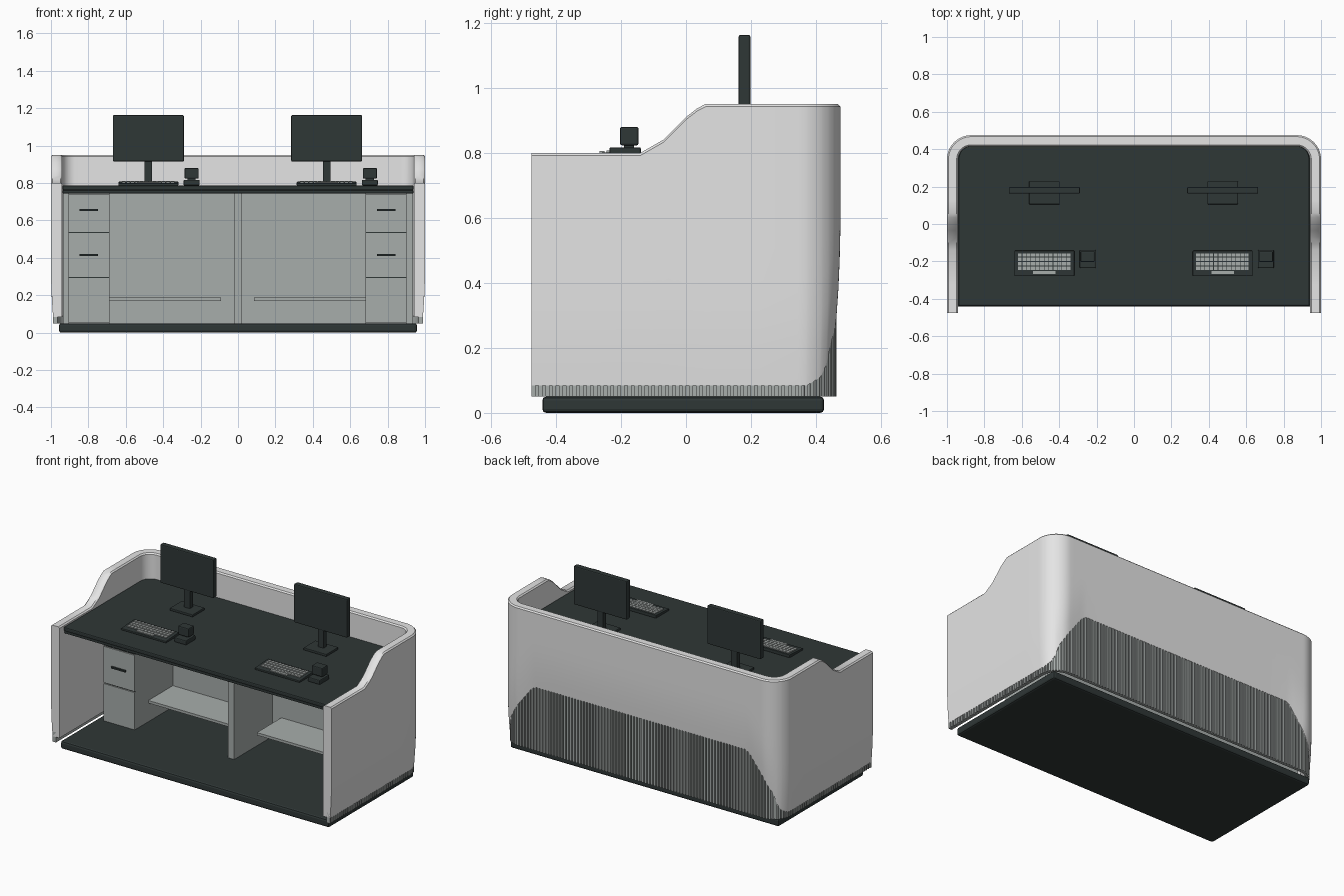
import bpy, bmesh, math

if "Cube" in bpy.data.objects:
    bpy.data.objects.remove(bpy.data.objects["Cube"])

def mat(name, c):
    m = bpy.data.materials.new(name)
    m.diffuse_color = (*c, 1)
    m.use_nodes = True
    m.node_tree.nodes["Principled BSDF"].inputs["Base Color"].default_value = m.diffuse_color
    return m

WHITE = mat("shell_white", (0.78, 0.78, 0.78))
GREY = mat("cabinet_grey", (0.39, 0.42, 0.41))
DARK = mat("dark_slate", (0.028, 0.038, 0.037))

def finish(name, bm, material, bevel=0, smooth=None, mirror=False):
    bmesh.ops.recalc_face_normals(bm, faces=bm.faces[:])
    me = bpy.data.meshes.new(name)
    bm.to_mesh(me)
    bm.free()
    me.materials.append(material)
    ob = bpy.data.objects.new(name, me)
    bpy.context.collection.objects.link(ob)
    if smooth:
        bpy.ops.object.select_all(action='DESELECT')
        ob.select_set(True)
        bpy.context.view_layer.objects.active = ob
        bpy.ops.object.shade_smooth_by_angle(angle=math.radians(smooth))
    if mirror:
        md = ob.modifiers.new("mirror", 'MIRROR')
        md.merge_threshold = 0.0005
    if bevel:
        md = ob.modifiers.new("bevel", 'BEVEL')
        md.width = bevel
        md.segments = 2
    return ob

def add_box(bm, x0, x1, y0, y1, z0, z1):
    vs = bmesh.ops.create_cube(bm, size=1)['verts']
    for v in vs:
        v.co = ((x0 + x1) / 2 + v.co.x * (x1 - x0), (y0 + y1) / 2 + v.co.y * (y1 - y0),
                (z0 + z1) / 2 + v.co.z * (z1 - z0))

def box(name, material, *dims, bevel=0):
    bm = bmesh.new()
    add_box(bm, *dims)
    return finish(name, bm, material, bevel)

def interp(t, pts):
    if t <= pts[0][0]:
        return pts[0][1]
    for (a, va), (b, vb) in zip(pts, pts[1:]):
        if t <= b:
            return va + (vb - va) * (t - a) / (b - a)
    return pts[-1][1]

# Plan path of the right half: front end -> rounded back corner -> centre of back
R, YB, YF = 0.13, 0.475, -0.475
SIDE = YB - R - YF
ARC = R * math.pi / 2
TOTAL = SIDE + ARC + 1 - R

def path(s, off):
    if s <= SIDE:
        return 1 - off, YF + s
    if s <= SIDE + ARC:
        a = (s - SIDE) / R
        return 1 - R + (R - off) * math.cos(a), YB - R + (R - off) * math.sin(a)
    return 1 - R - (s - SIDE - ARC), YB - off

def low(s):   # lower edge of the shell, rising around the corner to the back
    return interp(s - SIDE, [(0.03, .085), (.08, .11), (.107, .15), (.13, .215),
                             (.20, .315), (.30, .445), (.33, .46)])

def high(s):  # upper edge, stepping down towards the front
    return interp(YF + s, [(-.14, .80), (-.07, .84), (0, .91), (.035, .937), (.06, .95)])

def loft(bm, sections):
    rings = [[bm.verts.new(p) for p in sec] for sec in sections]
    for a, b in zip(rings, rings[1:]):
        for i in range(len(a)):
            j = (i + 1) % len(a)
            bm.faces.new((a[i], a[j], b[j], b[i]))
    bm.faces.new(rings[0])

# Curved outer shell
THICK = 0.06
def shell_section(s):
    zb, zt = low(s), high(s)
    prof = []
    for k in range(9):
        z = zb + (zt - .008 - zb) * k / 8
        prof.append((.011 * max(0, 1 - (z - zb) / .28) ** 2, z))
    prof += [(.008, zt), (THICK - .008, zt), (THICK, zt - .008), (THICK, zb)]
    return [(*path(s, o), z) for o, z in prof]

stops = {0, .15, .335, .37, .405, .44, .475, .51, .535, .6, .7, SIDE, TOTAL}
stops |= {SIDE + ARC * i / 16 for i in range(17)}
stops |= {SIDE + t for t in (.03, .08, .107, .13, .225, .25, .275, .30, .315, .33, .45, .7)}
bm = bmesh.new()
loft(bm, [shell_section(s) for s in sorted(stops)])
finish("outer_shell", bm, WHITE, smooth=40, mirror=True)

# Ribbed skirt below the shell
N = 90
P = TOTAL / N
secs = []
for i in range(N):
    for f, o in ((0, .012), (.6, .012), (.6, .02), (1, .02)):
        s = (i + f) * P
        top = low(s) + .03
        secs.append([(*path(s, o), .05), (*path(s, o), top),
                     (*path(s, .035), top), (*path(s, .035), .05)])
bm = bmesh.new()
loft(bm, secs)
finish("ribbed_skirt", bm, GREY, mirror=True)

# Plinth
box("base_plinth", DARK, -.957, .957, -.442, .425, 0, .05, bevel=.012)

# Worktop with rounded back corners, in two layers
def worktop(name, hx, y0, y1, r, z0, z1, bevel):
    pts = [(-hx, y0), (hx, y0)]
    for cx, a0 in ((hx - r, 0), (-hx + r, 90)):
        for i in range(7):
            a = math.radians(a0 + 15 * i)
            pts.append((cx + r * math.cos(a), y1 - r + r * math.sin(a)))
    bm = bmesh.new()
    f = bm.faces.new([bm.verts.new((x, y, z0)) for x, y in pts])
    ext = bmesh.ops.extrude_face_region(bm, geom=[f])['geom']
    bmesh.ops.translate(bm, vec=(0, 0, z1 - z0),
                        verts=[v for v in ext if isinstance(v, bmesh.types.BMVert)])
    finish(name, bm, DARK, bevel)

worktop("worktop_lower", .937, -.432, .416, .07, .745, .762, .003)
worktop("worktop_upper", .938, -.437, .417, .07, .762, .787, .006)

# Carcass: back panel, divider, shelves
box("back_panel", GREY, -.935, .935, .32, .345, .05, .745)
box("centre_divider", GREY, -.022, .022, -.07, .32, .05, .745)
for side, x0, x1 in (("left", -.69, -.09), ("right", .085, .685)):
    box(side + "_shelf", GREY, x0, x1, .07, .32, .17, .187)

# Drawer units
for side, x0, x1 in (("left", -.907, -.688), ("right", .683, .902)):
    box(side + "_drawer_unit", GREY, x0, x1, -.06, .32, .05, .745)
    box(side + "_drawer_gaps", DARK, x0 + .002, x1 - .002, -.064, -.06, .055, .74)
    bm = bmesh.new()
    for z0, z1 in ((.052, .292), (.298, .532), (.538, .742)):
        add_box(bm, x0, x1, -.072, -.063, z0, z1)
    finish(side + "_drawer_fronts", bm, GREY)
    bm = bmesh.new()
    c = (x0 + x1) / 2
    for z in (.415, .655):
        add_box(bm, c - .05, c + .05, -.084, -.071, z - .005, z + .005)
    finish(side + "_drawer_handles", bm, DARK)

# Workstations
T = .787
for side, cx in (("left", -.479), ("right", .474)):
    box(side + "_monitor_screen", DARK, cx - .19, cx + .19, .162, .198, .915, 1.163, bevel=.006)
    box(side + "_monitor_pole", DARK, cx - .02, cx + .02, .165, .195, T, .95)
    box(side + "_monitor_foot", DARK, cx - .082, cx + .082, .105, .228, T, T + .016, bevel=.004)

    # Keyboard body, raised at the rear, with pale keys on top
    bm = bmesh.new()
    add_box(bm, cx - .16, cx + .16, -.278, -.143, T, T + .02)
    slope = lambda y: T + .012 + (y + .278) * .06
    for v in bm.verts:
        if v.co.z > T + .01:
            v.co.z = slope(v.co.y)
    finish(side + "_keyboard", bm, DARK, .003)
    bm = bmesh.new()
    for row in range(4):
        y = -.245 + row * .0235
        for col in range(12):
            x = cx - .142 + col * .0237
            add_box(bm, x, x + .0205, y, y + .018, slope(y) - .002, slope(y) + .006)
    add_box(bm, cx - .06, cx + .06, -.266, -.250, slope(-.26) - .002, slope(-.26) + .006)
    finish(side + "_keys", bm, GREY)

    # Small card terminal beside the keyboard
    x = cx + .231
    box(side + "_terminal_base", DARK, x - .043, x + .043, -.236, -.138, T, T + .03, bevel=.006)
    box(side + "_terminal_neck", DARK, x - .022, x + .022, -.19, -.16, T + .025, T + .05)
    box(side + "_terminal_head", DARK, x - .038, x + .038, -.203, -.146, T + .036, .88, bevel=.006)
